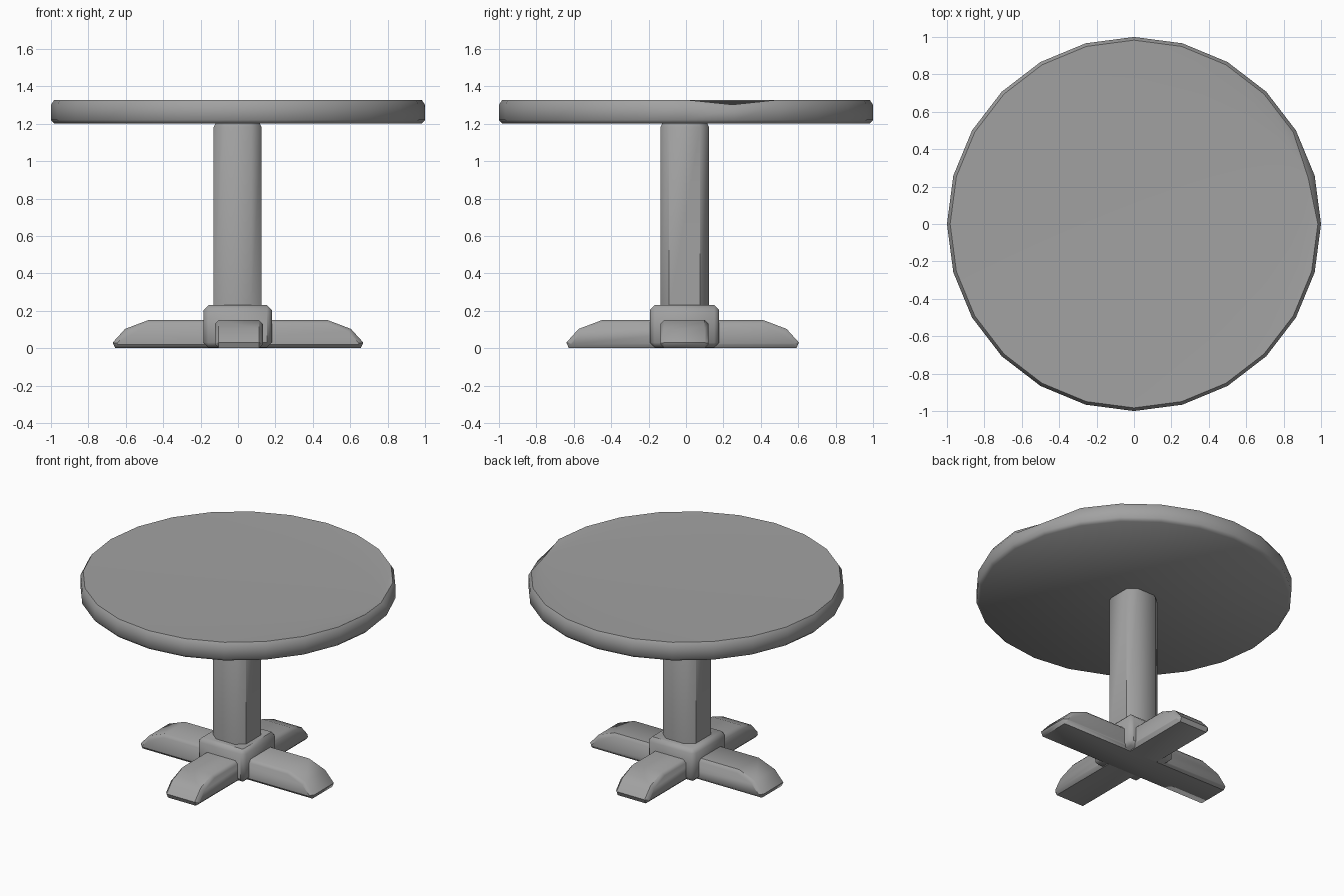
import bpy, bmesh, math
from mathutils import Vector

if "Cube" in bpy.data.objects:
    bpy.data.objects.remove(bpy.data.objects["Cube"])

grey = bpy.data.materials.new("grey")
grey.diffuse_color = (0.36, 0.36, 0.36, 1)
grey.use_nodes = True
grey.node_tree.nodes["Principled BSDF"].inputs["Base Color"].default_value = grey.diffuse_color


def finish(bm, name, angle=45):
    bmesh.ops.recalc_face_normals(bm, faces=bm.faces)
    mesh = bpy.data.meshes.new(name)
    bm.to_mesh(mesh)
    bm.free()
    obj = bpy.data.objects.new(name, mesh)
    bpy.context.collection.objects.link(obj)
    mesh.materials.append(grey)
    bpy.ops.object.select_all(action='DESELECT')
    obj.select_set(True)
    bpy.context.view_layer.objects.active = obj
    bpy.ops.object.shade_smooth_by_angle(angle=math.radians(angle))
    return obj


def loft(bm, rings):
    """Skin closed rings of points and cap both ends."""
    loops = [[bm.verts.new(p) for p in ring] for ring in rings]
    n = len(loops[0])
    for a, b in zip(loops, loops[1:]):
        for i in range(n):
            j = (i + 1) % n
            bm.faces.new((a[i], a[j], b[j], b[i]))
    bm.faces.new(loops[0][::-1])
    bm.faces.new(loops[-1])
    return loops


# Tabletop: 24-sided disc with softened rims and one worn spot on the edge
bm = bmesh.new()
rings = [[(r * math.cos(math.tau * i / 24), r * math.sin(math.tau * i / 24), z)
          for i in range(24)]
         for r, z in ((0.98, 1.2), (1.0, 1.22), (1.0, 1.3), (0.983, 1.328))]
loops = loft(bm, rings)
worn = loops[3][1]
worn.co = Vector((worn.co.x * 0.98, worn.co.y * 0.98, 1.302))
loops[2][1].co.z = 1.28
bmesh.ops.triangulate(bm, faces=[f for f in worn.link_faces if len(f.verts) > 4])
finish(bm, "tabletop", 50)

# Column: square post with wide corner cuts and a small taper at the top
bm = bmesh.new()


def post_ring(s, z):
    half = [(0.072, -0.13), (0.128, -0.083), (0.128, 0.083), (0.072, 0.13)]
    pts = half + [(-x, -y) for x, y in half]
    return [(x * s - 0.002, y * s - 0.007, z) for x, y in pts]


loft(bm, [post_ring(1, 0.2), post_ring(1, 1.182), post_ring(0.92, 1.202)])
finish(bm, "column")

# Hub: bevelled block where the feet meet
bm = bmesh.new()
bmesh.ops.create_cube(bm, size=1)
for v in bm.verts:
    v.co = (v.co.x * 0.365 - 0.002, v.co.y * 0.37 - 0.008, 0.004 + (v.co.z + 0.5) * 0.226)
bmesh.ops.bevel(bm, geom=bm.edges[:], offset=0.026, segments=1, affect='EDGES')
finish(bm, "hub")


# Crossed feet: sloped side profile, extruded across, with bevelled sides
def foot(name, length, centre, along_y):
    half = [(length - 0.014, 0), (length, 0.03), (length - 0.066, 0.103),
            (length - 0.19, 0.15)]
    profile = half + [(-a, z) for a, z in reversed(half)]
    bm = bmesh.new()
    rings = []
    for w in (-0.128, 0.128):
        rings.append([(w, a, z) if along_y else (a, w, z) for a, z in profile])
    loft(bm, rings)
    sides = [f for f in bm.faces if len(f.verts) == 8]
    edges = list({e for f in sides for e in f.edges})
    bmesh.ops.bevel(bm, geom=edges, offset=0.02, segments=1, affect='EDGES')
    bmesh.ops.translate(bm, verts=bm.verts, vec=centre)
    finish(bm, name)


foot("foot_sideways", 0.67, (0, -0.008, 0), False)
foot("foot_lengthways", 0.622, (0.005, -0.018, 0), True)
